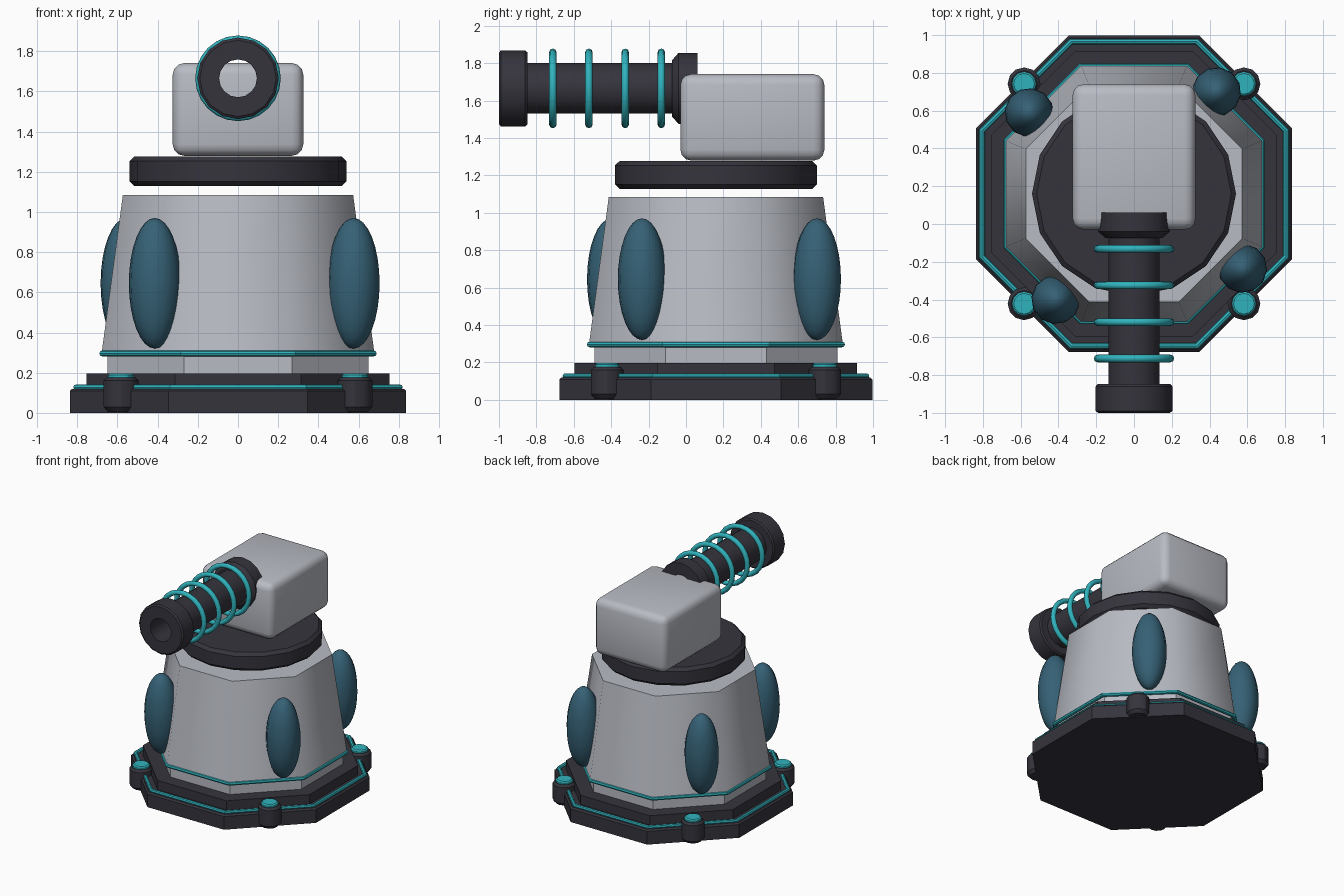
import bpy, bmesh, math
from mathutils import Matrix, Vector

if "Cube" in bpy.data.objects:
    bpy.data.objects.remove(bpy.data.objects["Cube"])

CY = 0.16                                  # y of the turret's vertical axis
OCT = 1 / math.cos(math.pi / 8)            # flat-to-flat radius -> corner radius


def material(name, col):
    m = bpy.data.materials.new(name)
    m.diffuse_color = (*col, 1)
    m.use_nodes = True
    m.node_tree.nodes["Principled BSDF"].inputs["Base Color"].default_value = m.diffuse_color
    return m


GREY = material("light_grey", (0.48, 0.50, 0.55))
DARK = material("charcoal", (0.036, 0.034, 0.046))
CYAN = material("cyan", (0.03, 0.45, 0.51))
BLUE = material("deep_blue", (0.036, 0.12, 0.18))


def finish(bm, name, mat, angle=None):
    bmesh.ops.recalc_face_normals(bm, faces=bm.faces[:])
    me = bpy.data.meshes.new(name)
    bm.to_mesh(me)
    bm.free()
    me.materials.append(mat)
    ob = bpy.data.objects.new(name, me)
    bpy.context.collection.objects.link(ob)
    if angle:
        bpy.ops.object.select_all(action='DESELECT')
        ob.select_set(True)
        bpy.context.view_layer.objects.active = ob
        bpy.ops.object.shade_smooth_by_angle(angle=math.radians(angle))
    return ob


def lathe(name, prof, sides, mat, loc, scale=1.0, turn=0.0, loop=False, along_y=False, angle=None):
    """Spin a (radius, height) profile; loop=True closes it into a ring."""
    bm = bmesh.new()
    rot = Matrix.Rotation(-math.pi / 2, 4, 'X') if along_y else Matrix()
    mtx = Matrix.Translation(loc) @ rot
    rows = []
    for r, h in prof:
        ring = []
        for i in range(sides):
            a = turn + 2 * math.pi * i / sides
            p = Vector((r * scale * math.cos(a), r * scale * math.sin(a), h))
            ring.append(bm.verts.new(mtx @ p))
        rows.append(ring)
    pairs = list(zip(rows, rows[1:])) + ([(rows[-1], rows[0])] if loop else [])
    for a, b in pairs:
        for i in range(sides):
            j = (i + 1) % sides
            bm.faces.new((a[i], a[j], b[j], b[i]))
    if not loop:
        bm.faces.new(rows[0])
        bm.faces.new(rows[-1])
    return finish(bm, name, mat, angle)


def ring_profile(major, minor, n=8, h=0.0):
    return [(major + minor * math.cos(2 * math.pi * k / n),
             h + minor * math.sin(2 * math.pi * k / n)) for k in range(n)]


def octagon(name, prof, mat, **kw):
    return lathe(name, prof, 8, mat, (0, CY, 0), OCT, math.pi / 8, **kw)


# Stepped octagonal base with glowing trim
octagon("base_plate", [(0.837, 0), (0.837, 0.108), (0.825, 0.12)], DARK)
octagon("base_step", [(0.755, 0.10), (0.755, 0.196)], DARK)
octagon("base_trim", ring_profile(0.805, 0.015, h=0.127), CYAN, loop=True)

# Tapered body on its collar
octagon("body_collar", [(0.65, 0.15), (0.65, 0.312)], GREY)
octagon("body_trim", ring_profile(0.675, 0.015, h=0.296), CYAN, loop=True)
octagon("body", [(0.677, 0.31), (0.573, 1.085)], GREY, angle=55)

# Corner feet with cyan caps
for sx in (-1, 1):
    for sy in (-1, 1):
        loc = (sx * 0.582, CY + sy * 0.582, 0)
        lathe("corner_foot", [(0.065, 0.005), (0.087, 0.03), (0.087, 0.16), (0.07, 0.176)],
              12, DARK, loc, angle=30)
        lathe("foot_cap", [(0.065, 0.17), (0.065, 0.188), (0.055, 0.197)],
              12, CYAN, loc, angle=30)

# Egg-shaped side pods
for x, y in ((-0.555, 0.59), (0.437, 0.70), (-0.414, -0.40), (0.575, -0.235)):
    bm = bmesh.new()
    bmesh.ops.create_uvsphere(bm, u_segments=12, v_segments=16, radius=1)
    bmesh.ops.transform(bm, verts=bm.verts[:], matrix=Matrix.Translation((x, y, 0.645))
                        @ Matrix.Rotation(math.atan2(y - CY, x), 4, 'Z')
                        @ Matrix.Diagonal((0.13, 0.13, 0.325, 1)))
    finish(bm, "side_pod", BLUE, angle=60)

# Floating turntable
lathe("turntable", [(0.515, 1.128), (0.54, 1.152), (0.54, 1.253), (0.515, 1.277)],
      16, DARK, (0, CY, 0), angle=30)

# Rounded head block
bm = bmesh.new()
bmesh.ops.create_cube(bm, size=1)
bmesh.ops.transform(bm, verts=bm.verts[:], matrix=Matrix.Translation((0, 0.355, 1.51))
                    @ Matrix.Diagonal((0.65, 0.77, 0.462, 1)))
bmesh.ops.bevel(bm, geom=bm.edges[:], offset=0.058, segments=3, profile=0.5, affect='EDGES')
finish(bm, "head_block", GREY, angle=35)

# Hollow barrel, flared muzzle and rear collar, along y
axis = (0, 0, 1.665)
bore = 0.094
for name, prof in (
    ("barrel", [(0.135, -0.86), (0.135, 0.0), (bore, 0.0), (bore, -0.86)]),
    ("muzzle", [(0.19, -1.0), (0.203, -0.99), (0.203, -0.86), (0.193, -0.848),
                (bore, -0.848), (bore, -1.0)]),
    ("barrel_collar", [(0.15, -0.075), (0.19, -0.04), (0.19, 0.062), (bore, 0.062), (bore, -0.075)]),
):
    lathe(name, prof, 16, DARK, axis, loop=True, along_y=True, angle=30)

# Floating coil rings around the barrel
for y in (-0.712, -0.519, -0.325, -0.132):
    lathe("coil_ring", ring_profile(0.193, 0.02, h=y), 24, CYAN, axis,
          loop=True, along_y=True, angle=60)
